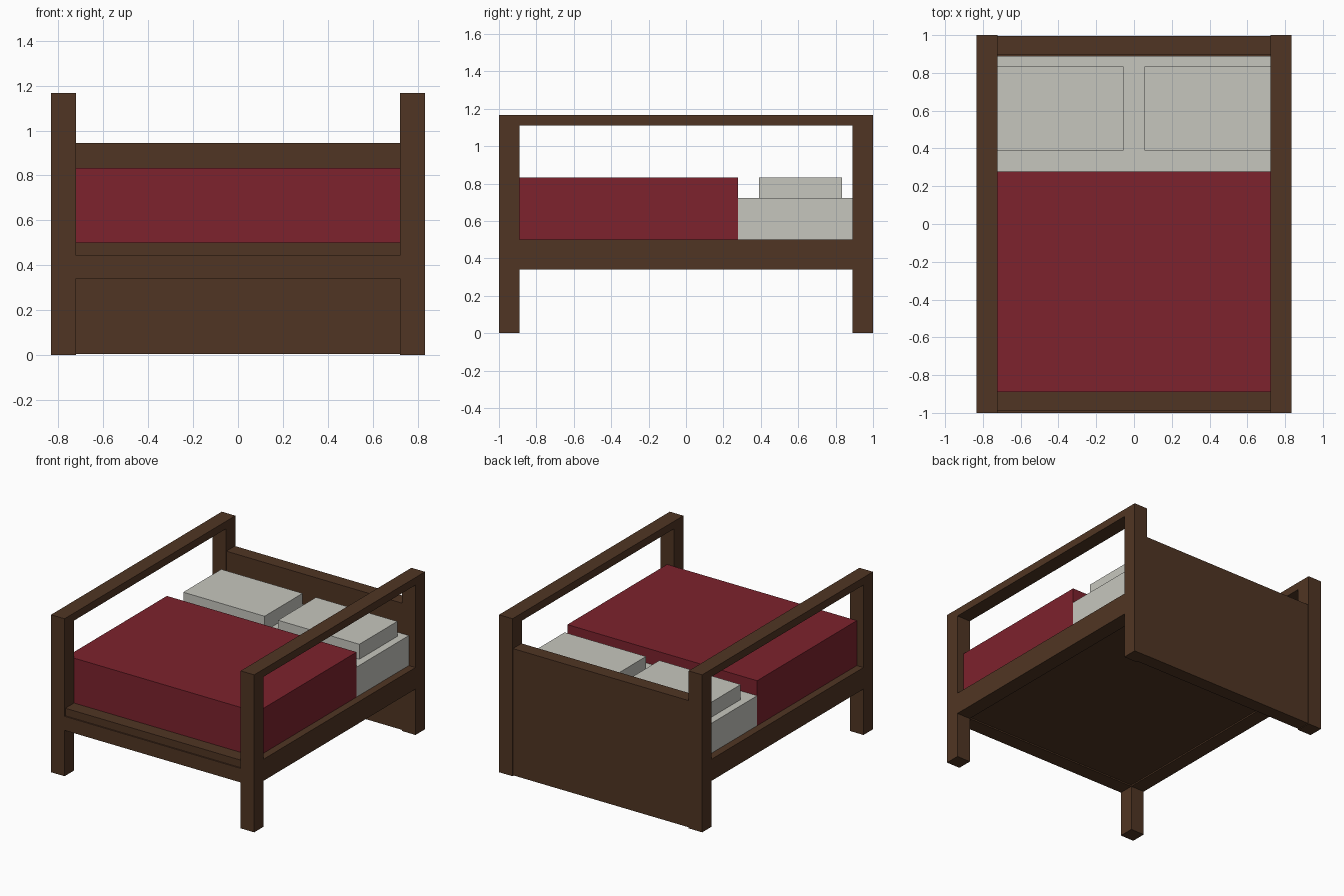
import bpy

if "Cube" in bpy.data.objects:
    bpy.data.objects.remove(bpy.data.objects["Cube"])


def material(name, rgb):
    """Flat colour from sRGB 0-255 values, stored as linear."""
    lin = [((c / 255 + 0.055) / 1.055) ** 2.4 for c in rgb]
    m = bpy.data.materials.new(name)
    m.diffuse_color = (*lin, 1)
    m.use_nodes = True
    m.node_tree.nodes["Principled BSDF"].inputs["Base Color"].default_value = m.diffuse_color
    return m


wood = material("dark wood", (80, 53, 35))
red = material("red blanket", (125, 34, 45))
white = material("off white linen", (198, 198, 190))


def box(name, x, y, z, mat):
    """Box spanning the given (min, max) ranges."""
    bpy.ops.mesh.primitive_cube_add(size=1, location=[(a + b) / 2 for a, b in (x, y, z)])
    o = bpy.context.object
    o.name = name
    o.scale = [b - a for a, b in (x, y, z)]
    bpy.ops.object.transform_apply(location=False, rotation=False, scale=True)
    o.data.materials.append(mat)
    return o


W, L, H, T = 0.833, 1.0, 1.167, 0.111   # half width, half length, height, post thickness
IX, IY = W - T, L - T                   # inner faces of the posts

for side, s in (("left", -1), ("right", 1)):
    def span(a, b):
        return tuple(sorted((s * a, s * b)))
    # posts, top rail and side rail of one side
    box(f"{side}_front_post", span(IX, W), (-L, -IY), (0, H - 0.056), wood)
    box(f"{side}_back_post", span(IX, W), (IY, L), (0, H - 0.056), wood)
    box(f"{side}_top_rail", span(IX, W), (-L, L), (H - 0.056, H), wood)
    box(f"{side}_side_rail", span(IX, W), (-IY, IY), (0.34, 0.5), wood)
    # pillow
    box(f"{side}_pillow", span(0.055, 0.722), (0.39, 0.835), (0.722, 0.833), white)

# footboard: lower part flush with the posts, upper part set back a little
box("foot_rail_lower", (-IX, IX), (-L, -IY), (0.34, 0.444), wood)
box("foot_rail_upper", (-IX, IX), (-0.99, -0.883), (0.444, 0.5), wood)

# headboard and base slab
box("headboard", (-IX, IX), (0.895, 0.995), (0.005, 0.944), wood)
box("base_slab", (-IX, IX), (-IY, 0.895), (0.35, 0.5), wood)

# bedding
box("mattress", (-0.778, 0.778), (0.278, IY), (0.5, 0.722), white)
box("blanket", (-0.778, 0.778), (-IY, 0.278), (0.5, 0.833), red)
